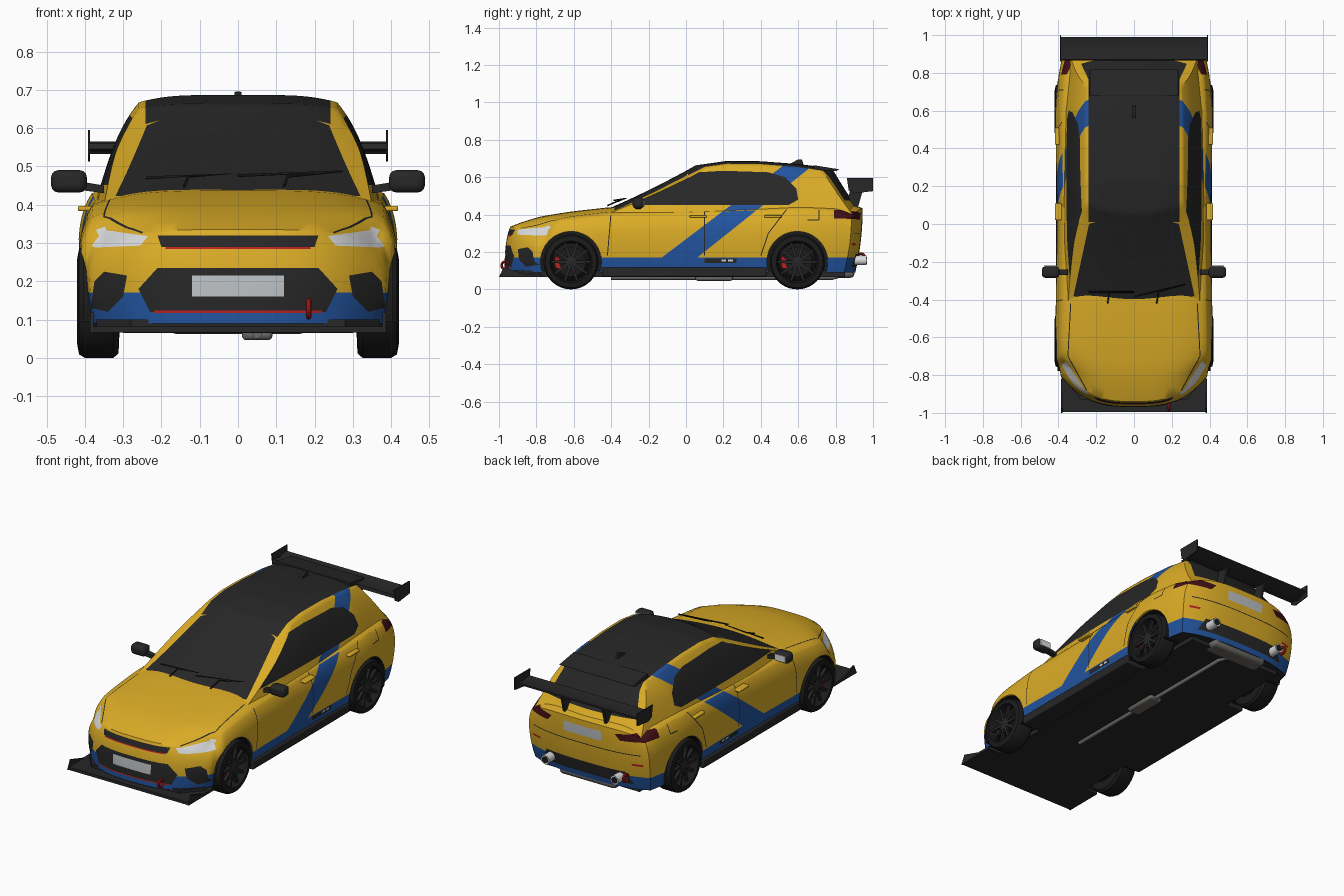
import bpy, bmesh
from math import sin, cos, pi, radians
from mathutils import Vector

if "Cube" in bpy.data.objects:
    bpy.data.objects.remove(bpy.data.objects["Cube"])

COLOURS = {
    "yellow_paint": (0.72, 0.42, 0.02), "blue_paint": (0.016, 0.09, 0.35),
    "black_trim": (0.02, 0.02, 0.02), "rubber": (0.011, 0.011, 0.011),
    "silver": (0.7, 0.71, 0.73), "pipe_grey": (0.15, 0.14, 0.13),
    "red": (0.5, 0.015, 0.015), "dark_red": (0.05, 0.005, 0.008),
    "plate_grey": (0.5, 0.53, 0.55)}
MATS = []
for label, rgb in COLOURS.items():
    m = bpy.data.materials.new(label)
    m.use_nodes = True
    m.diffuse_color = (*rgb, 1)
    m.node_tree.nodes["Principled BSDF"].inputs["Base Color"].default_value = (*rgb, 1)
    MATS.append(m)
YELLOW, BLUE, BLACK, RUBBER, SILVER, GREY, RED, DARKRED, PLATE = range(len(MATS))
X, Y, Z = range(3)


def finish(bm, name, mats, mirror=False, bevel=0, angle=40):
    mesh = bpy.data.meshes.new(name)
    bm.to_mesh(mesh)
    bm.free()
    for i in mats:
        mesh.materials.append(MATS[i])
    ob = bpy.data.objects.new(name, mesh)
    bpy.context.collection.objects.link(ob)
    bpy.ops.object.select_all(action='DESELECT')
    bpy.context.view_layer.objects.active = ob
    ob.select_set(True)
    bpy.ops.object.shade_smooth_by_angle(angle=radians(angle))
    if bevel:
        b = ob.modifiers.new("bevel", 'BEVEL')
        b.width, b.segments = bevel, 3
    if mirror:
        ob.modifiers.new("mirror", 'MIRROR')
    return ob


def prism(name, pts, axis, lo, hi, mat, mirror=False, bevel=0, open_end=False):
    """Outline in the two other axes, extruded along one axis."""
    bm = bmesh.new()
    a, b = [i for i in range(3) if i != axis]
    rings = []
    for d in (lo, hi):
        ring = []
        for p in pts:
            co = Vector()
            co[a], co[b], co[axis] = p[0], p[1], d
            ring.append(bm.verts.new(co))
        rings.append(ring)
    for i in range(len(pts)):
        j = (i + 1) % len(pts)
        bm.faces.new((rings[0][i], rings[0][j], rings[1][j], rings[1][i]))
    bm.faces.new(rings[0])
    if not open_end:
        bm.faces.new(rings[1])
    bmesh.ops.recalc_face_normals(bm, faces=bm.faces)
    return finish(bm, name, [mat], mirror, bevel)


def rect(a0, a1, b0, b1):
    return [(a0, b0), (a1, b0), (a1, b1), (a0, b1)]


def circle(cy, cz, r, n=32, start=0, end=2 * pi):
    return [(cy + r * cos(start + (end - start) * i / n),
             cz + r * sin(start + (end - start) * i / n)) for i in range(n)]


def lathe(name, profile, y, z, mat, mirror=True):
    """Profile of (x, radius) spun about a crosswise axle."""
    bm = bmesh.new()
    vs = [bm.verts.new((x, y, z + r)) for x, r in profile]
    es = [bm.edges.new(e) for e in zip(vs, vs[1:])]
    bmesh.ops.spin(bm, geom=vs + es, cent=(0, y, z), axis=(1, 0, 0),
                   angle=2 * pi, steps=40)
    bmesh.ops.remove_doubles(bm, verts=bm.verts, dist=0.0001)
    bmesh.ops.recalc_face_normals(bm, faces=bm.faces)
    return finish(bm, name, [mat], mirror)


def tube(name, pts, r, mat, mirror=False):
    cu = bpy.data.curves.new(name, 'CURVE')
    cu.dimensions, cu.bevel_depth, cu.use_fill_caps = '3D', r, True
    sp = cu.splines.new('POLY')
    sp.points.add(len(pts) - 1)
    for p, co in zip(sp.points, pts):
        p.co = (*co, 1)
    cu.materials.append(MATS[mat])
    ob = bpy.data.objects.new(name, cu)
    bpy.context.collection.objects.link(ob)
    bpy.ops.object.select_all(action='DESELECT')
    bpy.context.view_layer.objects.active = ob
    ob.select_set(True)
    bpy.ops.object.convert(target='MESH')
    if mirror:
        bpy.context.object.modifiers.new("mirror", 'MIRROR')


def curve(keys, t):
    for (a, p), (b, q) in zip(keys, keys[1:]):
        if t <= b:
            return p + (q - p) * max(0, (t - a) / (b - a))
    return keys[-1][1]


def shell(shape):
    bm = bmesh.new()
    bmesh.ops.create_cube(bm, size=2)
    bmesh.ops.subdivide_edges(bm, edges=bm.edges[:], cuts=31, use_grid_fill=True)
    for v in bm.verts:
        v.co = shape(v.co.x, (v.co.y + 1) / 2, (v.co.z + 1) / 2)
    bm.normal_update()
    return bm


def paint(bm, axes, pts, mat, test, mirror=False):
    """Cut a convex outline into the skin and colour it (None removes it)."""
    if mirror:
        paint(bm, axes, [(-p, q) for p, q in pts], mat, test)
    a, b = axes
    lo = [min(p[i] for p in pts) for i in (0, 1)]
    hi = [max(p[i] for p in pts) for i in (0, 1)]

    def near(f):
        if not test(f.calc_center_median(), f.normal):
            return False
        us, ws = [v.co[a] for v in f.verts], [v.co[b] for v in f.verts]
        return max(us) >= lo[0] and min(us) <= hi[0] and max(ws) >= lo[1] and min(ws) <= hi[1]

    def inside(f):
        c = f.calc_center_median()
        s = [(q[0] - p[0]) * (c[b] - p[1]) - (q[1] - p[1]) * (c[a] - p[0]) > 0 for p, q in sides]
        return all(s) or not any(s)

    sides = list(zip(pts, pts[1:] + pts[:1]))
    faces = {f for f in bm.faces if near(f)}
    for p, q in sides:
        co, no = Vector(), Vector()
        co[a], co[b] = p
        no[a], no[b] = q[1] - p[1], p[0] - q[0]
        geom = list(faces) + list({e for f in faces for e in f.edges}) + list({v for f in faces for v in f.verts})
        bmesh.ops.bisect_plane(bm, geom=geom, dist=0.00001, plane_co=co, plane_no=no)
        bm.normal_update()
        faces = {g for f in faces for v in f.verts for g in v.link_faces if near(g)}
    hit = [f for f in faces if inside(f)]
    if mat is None:
        bmesh.ops.delete(bm, geom=hit, context='FACES')
    else:
        for f in hit:
            f.material_index = mat


def seam(bm, axes, pts, test, mirror=False):
    for p, q in zip(pts, pts[1:]):
        d = Vector((q[0] - p[0], q[1] - p[1])).orthogonal().normalized() * 0.0025
        quad = [(p[0] + d.x, p[1] + d.y), (q[0] + d.x, q[1] + d.y),
                (q[0] - d.x, q[1] - d.y), (p[0] - d.x, p[1] - d.y)]
        paint(bm, axes, quad, BLACK, test, mirror)


# Shapes of the lower body and the cabin
TOP = [(-0.97, 0.335), (-0.93, 0.352), (-0.8, 0.388), (-0.6, 0.418), (-0.4, 0.44),
       (0, 0.45), (0.6, 0.47), (0.85, 0.46), (0.94, 0.435)]
WIDTH = [(-0.97, 0.39), (-0.8, 0.415), (-0.6, 0.42), (0, 0.41), (0.6, 0.42), (0.85, 0.40), (0.94, 0.385)]
ROOF = [(-0.5, 0.62), (0.03, 0.66), (0.22, 0.687), (0.4, 0.685), (0.6, 0.67), (0.8, 0.645), (0.95, 0.62)]
TAPER = [(-0.45, 0.93), (-0.1, 0.99), (0.1, 1), (0.6, 0.99), (0.9, 0.9)]


def body_shape(u, v, w):
    y = -0.97 + 1.915 * v
    z = 0.09 + (curve(TOP, y) - 0.04 * u ** 4 - 0.09) * w
    x = u * curve(WIDTH, y) * (1 - 0.05 * (1 - w) ** 3 - 0.09 * w ** 6)
    k = min(1, max(0, (abs(y) - 0.68) / 0.25))
    if y < 0:
        return x, y + k * (0.16 * abs(u) ** 3 + 0.03 * w ** 3), z
    return x, y - k * (0.06 * abs(u) ** 3 + 0.04 * (1 - w) ** 2), z


def cabin_shape(u, v, w):
    front = -0.49 + 0.54 * w + 0.06 * u * u
    back = 0.94 - 0.16 * w - 0.05 * u * u
    y = front + (back - front) * v
    x = u * (0.375 - 0.08 * w - 0.035 * w ** 4) * curve(TAPER, y)
    return x, y, 0.4 + (curve(ROOF, y) - 0.02 * u ** 4 - 0.4) * w


side = lambda c, n: abs(n.x) > 0.45
nose = lambda c, n: c.y < -0.74
tail = lambda c, n: c.y > 0.78
lid = lambda c, n: n.z > 0.5
stripe = [(-0.13, 0.17), (0.06, 0.17), (0.65, 0.64), (0.68, 0.67), (0.53, 0.67)]
wheels = (-0.615, 0.595)
AXLE = 0.147

# Lower body
bm = shell(body_shape)
paint(bm, (Y, Z), stripe, BLUE, side)
paint(bm, (Y, Z), rect(-1.1, 1.1, 0.05, 0.17), BLUE, lambda c, n: True)
for f in bm.faces:
    if f.normal.z < -0.6:
        f.material_index = BLACK
paint(bm, (Y, Z), rect(0.1, 0.27, 0.14, 0.165), BLACK, side)
for y in (0.19, 0.225):
    paint(bm, (Y, Z), rect(y, y + 0.025, 0.15, 0.16), SILVER, side)
# Nose: lamps, grilles, plate, air ducts
paint(bm, (X, Z), [(0.235, 0.318), (0.43, 0.345), (0.43, 0.3), (0.37, 0.288), (0.255, 0.293)], SILVER, nose, True)
paint(bm, (X, Z), [(-0.21, 0.32), (0.21, 0.32), (0.2, 0.29), (-0.2, 0.29)], BLACK, nose)
paint(bm, (X, Z), rect(-0.19, 0.19, 0.284, 0.29), RED, nose)
paint(bm, (X, Z), [(-0.21, 0.235), (0.21, 0.235), (0.26, 0.18), (0.23, 0.12), (-0.23, 0.12), (-0.26, 0.18)], BLACK, nose)
paint(bm, (X, Z), rect(-0.22, 0.22, 0.117, 0.123), RED, nose)
paint(bm, (X, Z), rect(-0.12, 0.12, 0.16, 0.215), PLATE, nose)
paint(bm, (X, Z), [(0.29, 0.215), (0.35, 0.225), (0.375, 0.2), (0.385, 0.13), (0.34, 0.12), (0.3, 0.16)], BLACK, nose, True)
# Tail: lamps, plate, reflectors, diffuser
paint(bm, (X, Z), [(0.2, 0.405), (0.43, 0.435), (0.43, 0.38), (0.23, 0.372)], DARKRED, tail, True)
paint(bm, (X, Z), rect(-0.12, 0.12, 0.345, 0.4), PLATE, tail)
paint(bm, (X, Z), rect(0.29, 0.35, 0.235, 0.247), RED, tail, True)
paint(bm, (X, Z), [(-0.25, 0.19), (0.25, 0.19), (0.29, 0.12), (-0.29, 0.12)], BLACK, tail)
# Panel gaps
seam(bm, (Y, Z), [(0.1, 0.18), (0.1, 0.43)], side)
seam(bm, (Y, Z), [(-0.42, 0.18), (-0.4, 0.42)], side)
seam(bm, (Y, Z), [(0.4, 0.18), (0.44, 0.3), (0.54, 0.43)], side)
seam(bm, (Y, Z), rect(0.65, 0.71, 0.37, 0.43), side)
seam(bm, (X, Y), [(0.335, -0.42), (0.35, -0.7), (0.25, -0.88)], lid, True)
seam(bm, (X, Z), [(-0.34, 0.3), (0.34, 0.3)], lambda c, n: c.y > 0.86)
for y in wheels:
    paint(bm, (Y, Z), circle(y, AXLE, 0.163), None, lambda c, n: abs(c.x) > 0.28)
finish(bm, "body", range(len(MATS)))

# Cabin with glass and roof panel
bm = shell(cabin_shape)
paint(bm, (Y, Z), stripe, BLUE, lambda c, n: abs(c.x) > 0.22)
paint(bm, (Y, Z), [(-0.29, 0.452), (0.55, 0.452), (0.6, 0.48), (0.59, 0.54), (0.53, 0.6),
                   (0.44, 0.626), (0.2, 0.634), (0, 0.622), (-0.1, 0.565)], BLACK, side)
paint(bm, (X, Y), [(-0.32, -0.38), (-0.2, -0.43), (0.2, -0.43), (0.32, -0.38),
                   (0.238, 0), (0.12, 0.035), (-0.12, 0.035), (-0.238, 0)], BLACK, lambda c, n: n.z > 0.3)
paint(bm, (X, Y), rect(-0.242, 0.242, 0.01, 0.82), BLACK, lid)
paint(bm, (X, Z), [(-0.28, 0.475), (0.28, 0.475), (0.235, 0.62), (-0.235, 0.62)], BLACK, lambda c, n: n.y > 0.4)
finish(bm, "cabin", range(len(MATS)))

# Wheels, wells and brakes
for y, end in zip(wheels, ("front", "rear")):
    prism(end + "_wheel_well", circle(y, AXLE, 0.163, 24, -0.36, pi + 0.5), X, 0.27, 0.405, RUBBER, True, open_end=True)
    lathe(end + "_tyre", [(0.31, 0.09), (0.312, 0.135), (0.325, 0.147), (0.4, 0.147), (0.415, 0.138),
                          (0.42, 0.112), (0.41, 0.108), (0.36, 0.1)], y, AXLE, RUBBER)
    lathe(end + "_brake_disc", [(0.34, 0), (0.34, 0.108), (0.372, 0.08), (0.372, 0)], y, AXLE, RUBBER)
    lathe(end + "_hub", [(0.37, 0.028), (0.405, 0.024), (0.41, 0.012), (0.41, 0)], y, AXLE, BLACK)
    caliper = circle(y, AXLE, 0.088, 6, pi - 0.4, pi + 0.6)
    prism(end + "_caliper", caliper + circle(y, AXLE, 0.06, 6, pi + 0.6, pi - 0.4), X, 0.36, 0.385, RED, True)
    for i in range(10):
        t = 2 * pi * i / 10
        d, s = Vector((cos(t), sin(t))), Vector((-sin(t), cos(t)))
        c = Vector((y, AXLE))
        prism(end + "_spoke", [c + d * 0.015 - s * 0.009, c + d * 0.11 - s * 0.006,
                               c + d * 0.11 + s * 0.006, c + d * 0.015 + s * 0.009], X, 0.39, 0.406, BLACK, True)

# Underfloor, sills and front splitter
prism("underfloor", rect(-0.3, 0.3, -0.9, 0.85), Z, 0.065, 0.1, BLACK)
prism("sill", rect(-0.45, 0.43, 0.068, 0.117), X, 0.28, 0.412, BLACK, True, 0.006)
prism("splitter", rect(-0.385, 0.385, -0.995, -0.77), Z, 0.066, 0.082, BLACK)
prism("front_lip", [(-0.37, -0.82), (-0.28, -0.93), (0.28, -0.93), (0.37, -0.82)], Z, 0.07, 0.1, BLACK)
prism("splitter_fin", [(-1, 0.066), (-0.82, 0.07), (-0.975, 0.118)], X, 0.378, 0.386, BLACK, True)

# Rear wing and roof spoiler
prism("wing", [(0.865, 0.545), (0.93, 0.532), (0.99, 0.556), (0.99, 0.565), (0.93, 0.552), (0.87, 0.56)], X, -0.388, 0.388, BLACK)
prism("wing_end_plate", [(0.86, 0.595), (1, 0.595), (1, 0.525), (0.9, 0.513), (0.87, 0.53)], X, 0.386, 0.392, BLACK, True)
prism("wing_strut", [(0.86, 0.45), (0.92, 0.44), (0.95, 0.545), (0.88, 0.545)], X, 0.125, 0.137, BLACK, True)
prism("roof_spoiler", [(0.68, 0.64), (0.8, 0.632), (0.82, 0.642), (0.68, 0.664)], X, -0.235, 0.235, BLACK, bevel=0.003)
prism("antenna_fin", [(0.55, 0.668), (0.63, 0.66), (0.62, 0.695), (0.6, 0.695)], X, -0.009, 0.009, BLACK, bevel=0.003)

# Mirrors, handles, wipers
prism("mirror", rect(0.395, 0.488, 0.432, 0.49), Y, -0.285, -0.225, BLACK, True, 0.018)
prism("mirror_stalk", [(0.35, 0.43), (0.41, 0.438), (0.41, 0.46), (0.35, 0.45)], Y, -0.27, -0.24, BLACK, True)
prism("mirror_glass", rect(0.408, 0.476, 0.443, 0.479), Y, -0.226, -0.221, SILVER, True)
for y in (0.02, 0.42):
    prism("door_handle", rect(y, y + 0.09, 0.383, 0.397), X, 0.38, 0.418, YELLOW, True, 0.005)
tube("left_wiper", [(0.12, -0.42, 0.448), (0.13, -0.36, 0.474), (0.27, -0.32, 0.487), (0, -0.385, 0.476)], 0.004, RUBBER)
tube("right_wiper", [(-0.14, -0.42, 0.448), (-0.13, -0.36, 0.474), (0, -0.36, 0.482), (-0.24, -0.36, 0.47)], 0.004, RUBBER)

# Exhaust and tow hooks
tube("exhaust_pipe", [(0.05, -0.4, 0.062), (0.05, 0.78, 0.062), (0, 0.84, 0.08)], 0.012, GREY)
prism("middle_silencer", rect(0.01, 0.09, 0.05, 0.25), Z, 0.046, 0.08, GREY, bevel=0.012)
prism("rear_silencer", rect(-0.18, 0.18, 0.8, 0.9), Z, 0.062, 0.11, GREY, bevel=0.02)
tube("exhaust_tip", [(0.22, 0.86, 0.155), (0.22, 0.965, 0.155)], 0.026, SILVER, True)
tube("exhaust_bore", [(0.22, 0.95, 0.155), (0.22, 0.967, 0.155)], 0.019, RUBBER, True)
for name, x, y, z in (("front_tow_hook", 0.185, -0.965, 0.128), ("rear_tow_hook", -0.27, 0.935, 0.17)):
    bpy.ops.mesh.primitive_torus_add(location=(x, y, z), rotation=(0, pi / 2, 0), major_radius=0.021,
                                     minor_radius=0.007, major_segments=20, minor_segments=8)
    bpy.context.object.name = name
    bpy.context.object.data.materials.append(MATS[RED])
